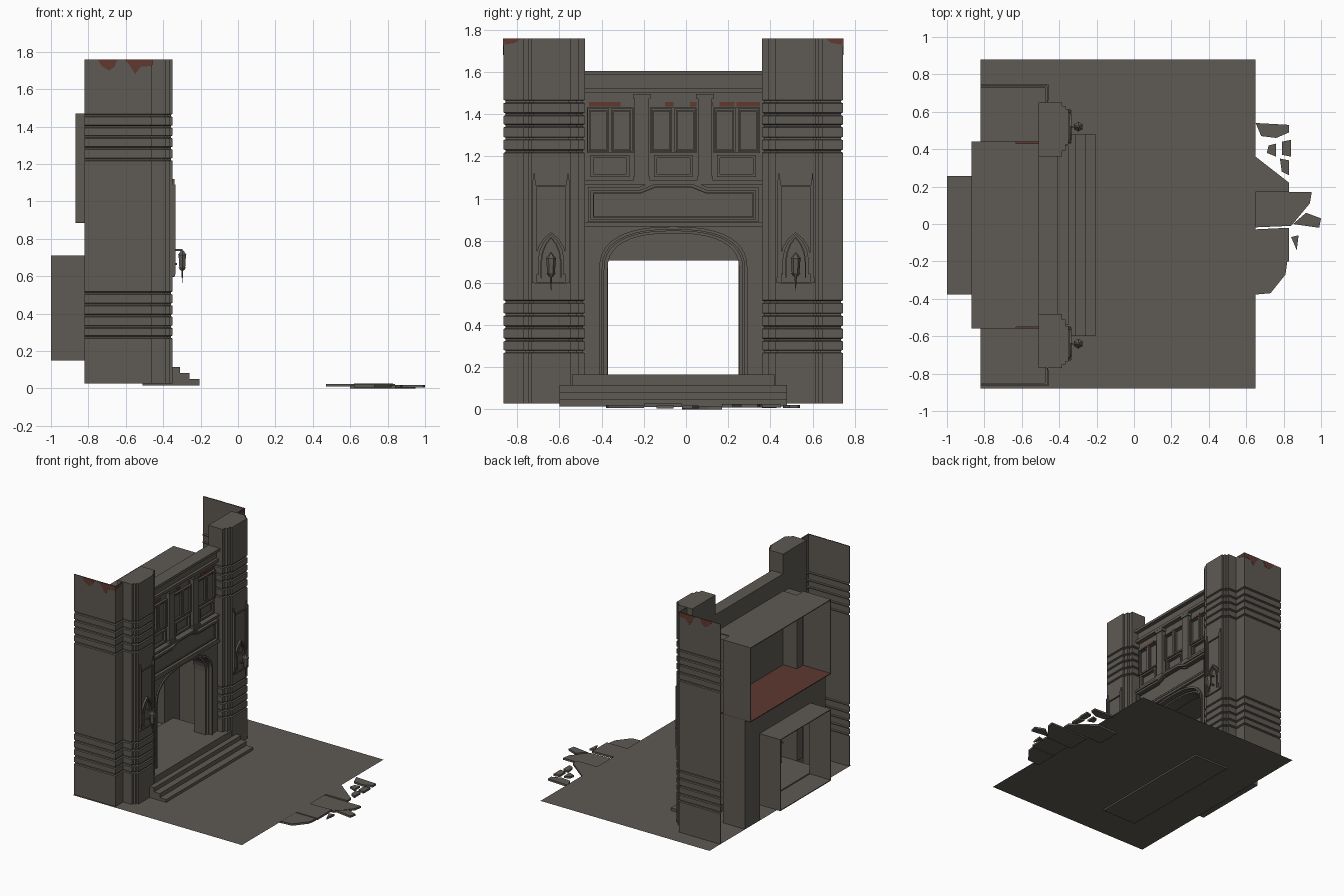
import bpy, bmesh, math, random

if "Cube" in bpy.data.objects:
    bpy.data.objects.remove(bpy.data.objects["Cube"])

random.seed(3)
C = -0.06                       # centre line of the gatehouse in y


def material(name, rgb):
    m = bpy.data.materials.new(name)
    m.diffuse_color = (*rgb, 1)
    m.use_nodes = True
    m.node_tree.nodes["Principled BSDF"].inputs["Base Color"].default_value = m.diffuse_color
    return m


STONE = material("weathered stone", (0.112, 0.102, 0.088))
BRICK = material("exposed red brick", (0.115, 0.04, 0.03))


def make(name, verts, faces, mat=STONE, fix=True):
    me = bpy.data.meshes.new(name)
    me.from_pydata(verts, [], faces)
    me.materials.append(mat)
    if fix:
        bm = bmesh.new()
        bm.from_mesh(me)
        bmesh.ops.recalc_face_normals(bm, faces=bm.faces)
        bm.to_mesh(me)
        bm.free()
    ob = bpy.data.objects.new(name, me)
    bpy.context.collection.objects.link(ob)
    return ob


def loft(name, loops, closed=True, cap=True, ring=False, mat=STONE):
    n, m = len(loops[0]), len(loops)
    verts = [v for lp in loops for v in lp]
    faces = []
    for k in range(m if ring else m - 1):
        for i in range(n if closed else n - 1):
            a, b, j = k * n, (k + 1) % m * n, (i + 1) % n
            faces.append((a + i, a + j, b + j, b + i))
    if cap:
        faces += [tuple(range(n)), tuple(range((m - 1) * n, m * n))]
    return make(name, verts, faces, mat)


def prism(name, pts, axis, a, b, mat=STONE):
    def put(p, t):
        q = list(p)
        q.insert("xyz".index(axis), t)
        return tuple(q)
    return loft(name, [[put(p, t) for p in pts] for t in (a, b)], mat=mat)


# box whose y range is measured from the centre line
def box(name, x0, x1, d0, d1, z0, z1, mat=STONE):
    return prism(name, [(x0, C + d0), (x1, C + d0), (x1, C + d1), (x0, C + d1)], "z", z0, z1, mat)


# raised frame between two outlines (d, z) on the facade
def frame(name, outer, inner, x0, x1, closed=True):
    at = lambda pts, x: [(x, C + d, z) for d, z in pts]
    return loft(name, [at(outer, x0), at(outer, x1), at(inner, x1), at(inner, x0)],
                closed, False, True)


def rect(d, z, w, h):
    return [(d - w, z - h), (d + w, z - h), (d + w, z + h), (d - w, z + h)]


def rect_frame(name, d, z, w, h, t, x0, x1):
    return frame(name, rect(d, z, w, h), rect(d, z, w - t, h - t), x0, x1)


# ground sheet
make("ground", [(-.82, -.88, .028), (.65, -.88, .028), (.65, .88, .028), (-.82, .88, .028)],
     [(0, 1, 2, 3)], fix=False)

# broken paving at the edge of the ground
slabs = [
    [(.65, .54), (.83, .53), (.83, .49), (.76, .46), (.68, .47)],
    [(.79, .44), (.84, .45), (.84, .36), (.79, .37)],
    [(.72, .42), (.76, .43), (.76, .36), (.71, .38)],
    [(.78, .35), (.83, .34), (.83, .26), (.79, .28)],
    [(.47, .35), (.65, .36), (.83, .22), (.83, .17), (.47, .17)],
    [(.6, .17), (.95, .17), (.94, .11), (.84, -.01), (.6, -.02)],
    [(.85, 0), (.92, .06), (1, .03), (.99, -.02)],
    [(.84, -.07), (.88, -.06), (.87, -.14)],
    [(.62, -.03), (.83, -.02), (.83, -.2), (.62, -.2)],
    [(.62, -.2), (.82, -.2), (.81, -.27), (.73, -.37), (.62, -.38)]]
for i, s in enumerate(slabs):
    z = 0 if i == 5 else random.uniform(.004, .014)
    prism(f"broken_slab_{i}", s, "z", z, z + .015)

# front steps
for x, z in ((-.205, .05), (-.26, .083), (-.31, .115)):
    box("step", -.51, x, -.54, .54, .015, z)
box("top_step", -.51, -.35, -.48, .48, .1, .165)

# towers: grooved corner block and thin outer side wall
block = [(-.51, .71), (-.385, .71), (-.385, .69), (-.365, .69), (-.365, .675), (-.35, .675),
         (-.35, .485), (-.365, .485), (-.365, .45), (-.385, .45), (-.385, .42), (-.51, .42)]
side = [(-.82, .805), (-.46, .805), (-.46, .70), (-.466, .70), (-.466, .799), (-.82, .799)]
levels = [(.028, 0)]
for g in (.275, .33, .39, .45, .51, 1.225, 1.285, 1.345, 1.40, 1.46):
    levels += [(g - .008, 0), (g - .004, .009), (g + .004, .009), (g + .008, 0)]
levels.append((1.76, 0))


def tower(name, prof, s):
    loops = []
    for z, e in levels:
        loops.append([(x - e * (x > -.5), C + s * (d - math.copysign(e, d - .565)), z)
                      for x, d in prof])
    loft(name, loops)


for s in (-1, 1):
    tower("tower_block", block, s)
    tower("tower_side_wall", side, s)
    # crumbled brick at the tower tops
    y = C + s * .805
    prism("brick_patch", [(-.75, 1.76), (-.645, 1.76), (-.66, 1.72), (-.69, 1.70), (-.73, 1.725)],
          "y", y, y + s * .002, BRICK)
    prism("brick_patch", [(-.61, 1.76), (-.46, 1.76), (-.46, 1.725), (-.52, 1.72), (-.55, 1.68),
                          (-.58, 1.73)], "y", y, y + s * .002, BRICK)
    prism("brick_patch", [(C + s * .72, 1.76), (C + s * .805, 1.76), (C + s * .8, 1.73),
                          (C + s * .75, 1.738)], "x", -.46, -.458, BRICK)

    # tower niche: panel frame, slim pinnacles, pointed hood and lantern
    m = s * .58
    rect_frame("niche_frame", m, .83, .075, .235, .008, -.352, -.342)
    for t in (-.08, .08):
        box("pinnacle", -.355, -.335, m + t - .007, m + t + .007, .61, 1.09)
        box("pinnacle_tip", -.35, -.34, m + t - .003, m + t + .003, 1.09, 1.12)
        box("pinnacle_foot", -.355, -.338, m + t - .011, m + t + .011, .60, .625)
    hood = [(-1, .65), (-1, .72), (-.85, .77), (-.5, .81), (0, .84),
            (.5, .81), (.85, .77), (1, .72), (1, .65)]
    for w, t in ((.072, .012), (.05, .006)):
        frame("pointed_hood", [(m + d * w, z - .072 + w) for d, z in hood],
              [(m + d * (w - t), z - .072 + w - t) for d, z in hood], -.352, -.335, False)
    for name, r1, r2, z, h in (("lantern_body", .018, .023, .68, .07),
                               ("lantern_roof", .026, .006, .727, .024),
                               ("lantern_base", .010, .022, .638, .016),
                               ("lantern_finial", .001, .006, .598, .066)):
        bpy.ops.mesh.primitive_cone_add(vertices=6, radius1=r1, radius2=r2, depth=h,
                                        location=(-.298, C + m, z))
        ob = bpy.context.object
        ob.name = name
        ob.data.materials.append(STONE)
    box("lantern_bracket", -.35, -.296, m - .004, m + .004, .735, .745)
    box("lantern_brace", -.35, -.325, m - .004, m + .004, .66, .67)


# entrance arch: wall around the opening and stepped mouldings
def arch(hw, spring, apex, n=20):
    pts = [(-hw, .165)]
    for i in range(n + 1):
        t = math.pi * (1 - i / n)
        c, q = math.cos(t), max(0, math.sin(t))
        pts.append((math.copysign(hw * abs(c) ** .8, c), spring + (apex - spring) * q ** .8))
    return pts + [(hw, .165)]


outer = arch(.345, .66, .86)
prism("arch_wall", [(C + d, z) for d, z in
                    [(-.43, .165)] + outer + [(.43, .165), (.43, .89), (-.43, .89)]],
      "x", -.47, -.43)
frame("arch_hood_mould", arch(.352, .66, .867), arch(.338, .66, .853), -.45, -.42, False)
frame("arch_middle_mould", outer, arch(.328, .66, .846), -.5, -.445, False)
frame("arch_inner_mould", arch(.33, .66, .848), arch(.312, .66, .835), -.56, -.46, False)

# sign panel above the arch
box("sign_wall", -.51, -.43, -.43, .43, .88, 1.085)
box("sign_sill", -.45, -.41, -.42, .42, .868, .886)


def sign(w, lo, hi, top):
    return [(-w, lo), (w, lo), (w, hi), (.16, hi), (.085, top), (-.085, top), (-.16, hi), (-w, hi)]


frame("sign_frame", sign(.405, .888, 1.055, 1.085), sign(.39, .902, 1.038, 1.068), -.44, -.408)
frame("sign_inner_frame", sign(.382, .91, 1.028, 1.058), sign(.376, .916, 1.022, 1.052), -.44, -.422)
box("window_ledge", -.46, -.415, -.43, .43, 1.068, 1.085)

# upper wall with three bays, pilasters, cornice and parapet
box("upper_wall", -.51, -.455, -.43, .43, 1.08, 1.52)
for d in (-.3, 0, .3):
    rect_frame("panel_frame", d, 1.155, .092, .052, .014, -.46, -.435)
    rect_frame("panel_inner_frame", d, 1.155, .074, .036, .005, -.46, -.448)
    rect_frame("bay_frame", d, 1.325, .11, .108, .006, -.46, -.438)
    for t in (-.056, .056):
        rect_frame("window_frame", d + t, 1.323, .044, .098, .007, -.46, -.442)
    box("bay_mullion", -.46, -.438, d - .008, d + .008, 1.22, 1.43)
for d in (-.15, .15):
    box("pilaster", -.46, -.425, d - .034, d + .034, 1.085, 1.49)
    box("pilaster_cap", -.46, -.418, d - .042, d + .042, 1.475, 1.497)
    box("pilaster_foot", -.46, -.418, d - .039, d + .039, 1.085, 1.105)
box("cornice", -.51, -.42, -.43, .43, 1.50, 1.522)
box("parapet", -.51, -.44, -.43, .43, 1.52, 1.59)
box("parapet_coping", -.51, -.41, -.43, .43, 1.585, 1.605)

# exposed brick above the windows
for d0, d1 in ((-.4, -.25), (-.04, 0), (.08, .11), (.16, .19), (.22, .29), (.3, .41)):
    box("brick_strip", -.456, -.453, d0, d1, 1.437, 1.458, BRICK)

# upper room behind the facade, open at the back
box("room_floor", -.87, -.51, -.5, .5, .884, .89, BRICK)
box("room_roof", -.87, -.63, -.5, .5, 1.464, 1.47)
box("room_roof_front", -.63, -.51, -.42, .42, 1.464, 1.47)
for s in (-1, 1):
    box("room_side", -.87, -.63, s * .494, s * .5, .89, 1.47)
    box("room_corner_pier", -.63, -.51, s * .42, s * .49, .165, 1.464)
    # lower hall and rear porch sides
    box("hall_side", -.82, -.63, s * .494, s * .5, .03, .884)
    box("hall_back", -.82, -.814, s * .31, s * .5, .03, .884)
    box("porch_side", -1, -.82, s * .31, s * .316, .15, .712)
box("hall_lintel", -.82, -.814, -.31, .31, .71, .884)
box("hall_ceiling", -.82, -.51, -.49, .49, .876, .884)
box("hall_floor", -.82, -.43, -.42, .42, .15, .165)
box("porch_roof", -1, -.82, -.316, .316, .706, .712)
box("porch_floor", -1, -.82, -.316, .316, .15, .156)
